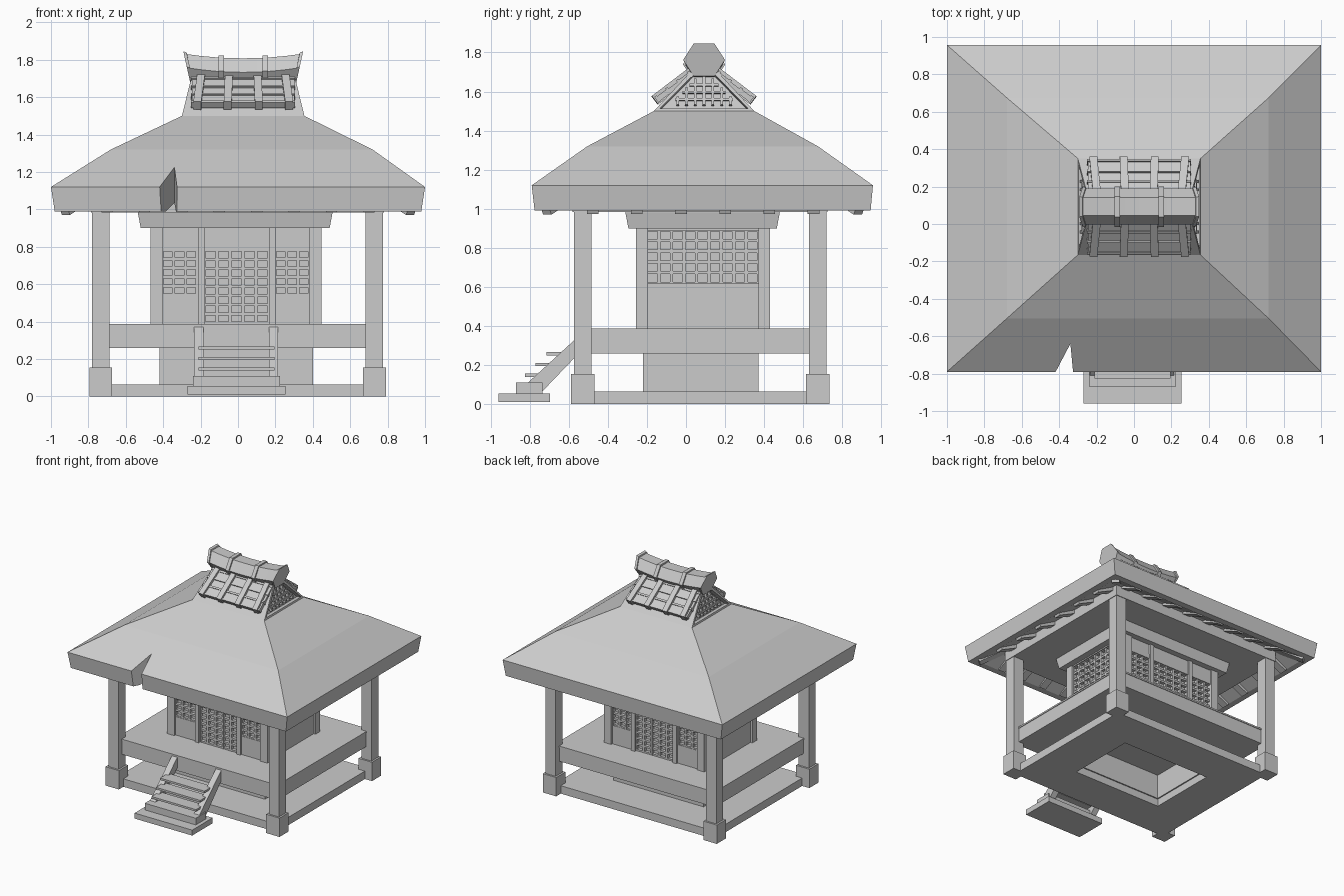
import bpy, bmesh, math
from mathutils import Matrix, Vector

if "Cube" in bpy.data.objects:
    bpy.data.objects.remove(bpy.data.objects["Cube"])

stone = bpy.data.materials.new("plain_grey")
GREY = (0.6, 0.6, 0.6, 1)
stone.use_nodes = True
stone.diffuse_color = GREY
stone.node_tree.nodes["Principled BSDF"].inputs["Base Color"].default_value = GREY

CX, CY = -0.01, 0.0875      # centre of the chamber plan


def finish(name, bm):
    bmesh.ops.recalc_face_normals(bm, faces=bm.faces)
    mesh = bpy.data.meshes.new(name)
    bm.to_mesh(mesh)
    bm.free()
    mesh.materials.append(stone)
    obj = bpy.data.objects.new(name, mesh)
    bpy.context.collection.objects.link(obj)
    return obj


def boxes(name, items, matrix=Matrix()):
    """One object from (x0, x1, y0, y1, z0, z1) boxes."""
    bm = bmesh.new()
    for b in items:
        lo, hi = Vector(b[::2]), Vector(b[1::2])
        m = Matrix.Translation((lo + hi) / 2) @ Matrix.Diagonal((hi - lo).to_4d())
        bmesh.ops.create_cube(bm, size=1, matrix=matrix @ m)
    return finish(name, bm)


def loft(name, rings):
    """Skin a list of equal-length point rings and cap both ends."""
    bm = bmesh.new()
    rows = [[bm.verts.new(p) for p in r] for r in rings]
    n = len(rows[0])
    for a, b in zip(rows, rows[1:]):
        for i in range(n):
            bm.faces.new((a[i], a[(i + 1) % n], b[(i + 1) % n], b[i]))
    bm.faces.new(rows[0])
    bm.faces.new(rows[-1])
    return finish(name, bm)


def rect(x0, x1, y0, y1, z):
    return [(x0, y0, z), (x1, y0, z), (x1, y1, z), (x0, y1, z)]


def frame(x0, x1, y0, y1, z0, z1, hx0, hx1, hy0, hy1):
    """Four boxes round a rectangular opening."""
    return [(x0, x1, y0, hy0, z0, z1), (x0, x1, hy1, y1, z0, z1),
            (x0, hx0, hy0, hy1, z0, z1), (hx1, x1, hy0, hy1, z0, z1)]


def lattice(a0, a1, z0, z1, cols, rows, bar=0.016):
    """Bars as (a0, a1, z0, z1, inset) in the plane of a wall."""
    out = []
    for i in range(cols + 1):
        a = a0 + (a1 - a0 - bar) * i / cols
        out.append((a, a + bar, z0, z1, 0.018))
    for i in range(rows + 1):
        z = z0 + (z1 - z0 - bar) * i / rows
        out.append((a0, a1, z, z + bar, 0.02))
    return out


# Base plate, hollow plinth, deck
boxes("base_plate", frame(-0.73, 0.725, -0.53, 0.675, 0, 0.065, -0.41, 0.39, -0.21, 0.36))
boxes("plinth", frame(-0.42, 0.40, -0.22, 0.37, 0.06, 0.27, -0.4, 0.38, -0.2, 0.35))
boxes("deck", [(-0.73, 0.725, -0.525, 0.67, 0.26, 0.375), (-0.735, 0.73, -0.53, 0.675, 0.375, 0.388)])

# Corner columns on footings
cols, feet = [], []
for x in (-0.734, 0.729):
    for y in (-0.529, 0.675):
        cols.append((x - 0.046, x + 0.046, y - 0.045, y + 0.045, 0.15, 1.0))
        feet.append((x - 0.061, x + 0.061, y - 0.06, y + 0.06, 0, 0.155))
boxes("columns", cols)
boxes("column_footings", feet)

# Chamber: recessed core, corner posts, panels and lattices
HX, HY, DEEP = 0.457, 0.343, 0.045
boxes("chamber_core", [(CX - HX + DEEP, CX + HX - DEEP, CY - HY + DEEP, CY + HY - DEEP, 0.385, 0.92)])
boxes("corner_posts", [(x - 0.033, x + 0.033, y - 0.03, y + 0.03, 0.385, 0.92)
                       for x in (CX - HX + 0.033, CX + HX - 0.033)
                       for y in (CY - HY + 0.03, CY + HY - 0.03)])
front = [(-0.41, 0.39, 0.82, 0.92, 0.014), (-0.41, 0.39, 0.78, 0.82, 0.012),
         (-0.215, -0.18, 0.385, 0.9, 0), (0.165, 0.2, 0.385, 0.9, 0)]
front += [(a, b, 0.385, 0.54, 0.016) for a, b in ((-0.41, -0.21), (0.19, 0.39))]
front += lattice(-0.415, -0.21, 0.535, 0.79, 3, 5) + lattice(0.19, 0.39, 0.535, 0.79, 3, 5)
front += lattice(-0.19, 0.175, 0.385, 0.79, 5, 8)
side = [(-0.2, 0.375, 0.385, 0.585, 0.016), (-0.21, 0.38, 0.585, 0.62, 0.01), (-0.21, 0.38, 0.89, 0.92, 0.01)]
side += lattice(-0.21, 0.38, 0.61, 0.9, 9, 5)


def wall(name, parts, along_x, sign):
    out = []
    for a0, a1, z0, z1, inset in parts:
        c, h = (CY, HY) if along_x else (CX, HX)
        d = sorted((c + sign * (h - inset), c + sign * (h - DEEP - 0.005)))
        out.append((a0, a1, *d, z0, z1) if along_x else (*d, a0, a1, z0, z1))
    boxes(name, out)


for label, s in (("front", -1), ("back", 1)):
    wall(label + "_wall", front, True, s)
for label, s in (("left", 1), ("right", -1)):
    wall(label + "_wall", side, False, s)

# Tapered beam crowning the chamber
loft("chamber_beam", [rect(-0.52, 0.49, -0.295, 0.465, 0.9), rect(-0.535, 0.505, -0.31, 0.48, 0.98),
                      rect(-0.535, 0.505, -0.31, 0.48, 1.0)])

# Main roof with soffits rising inward, flat ceiling and a split in the front eave
roof = loft("main_roof", [
    rect(-0.78, 0.78, -0.575, 0.745, 1.07), rect(-0.93, 0.93, -0.725, 0.895, 0.99),
    rect(-0.98, 0.98, -0.775, 0.945, 0.99), rect(-1, 1, -0.79, 0.957, 1.12),
    rect(-0.68, 0.72, -0.505, 0.675, 1.32), rect(-0.30, 0.355, -0.165, 0.35, 1.5)])
boxes("ceiling", [(-0.785, 0.78, -0.58, 0.725, 0.984, 1.1)])
split = [(-0.424, -0.8), (-0.34, -0.64), (-0.325, -0.8)]
cutter = loft("split_cutter", [[(x, y, z) for x, y in split] for z in (0.9, 1.4)])
cutter.hide_render = True
cutter.hide_viewport = True
cutter.display_type = 'WIRE'
mod = roof.modifiers.new("split", 'BOOLEAN')
mod.operation, mod.object, mod.solver = 'DIFFERENCE', cutter, 'EXACT'


# Rafters sloping down to the eaves, and hip rafters at the corners
def rafters(name, x, y, z, angle, offsets, length, half):
    m = (Matrix.Translation((x, y, z)) @ Matrix.Rotation(angle, 4, 'Z')
         @ Matrix.Rotation(math.radians(25), 4, 'Y'))
    boxes(name, [(-length, 0, o - half, o + half, 0, 0.05) for o in offsets], m)


for label, s in (("left", 1), ("right", -1)):
    rafters(label + "_rafters", s * 0.92, CY, 0.974, math.pi * (s < 0) + 0.0,
            [0.226 * (i - 2.5) for i in range(6)], 0.19, 0.03)
    for end, t, y in (("front", -1, -0.71), ("back", 1, 0.88)):
        rafters(f"{end}_{label}_hip_rafter", s * 0.92, y, 0.97, math.atan2(t, s), [0], 0.26, 0.03)
for label, t, y in (("front", -1, -0.715), ("back", 1, 0.885)):
    rafters(label + "_rafters", 0, y, 0.984, t * math.pi / 2,
            [0.2 * (i - 3.5) for i in range(8)], 0.19, 0.03)

# Stair: two landing blocks, sloped rails, treads
boxes("stair_blocks", [(-0.27, 0.255, -0.96, -0.695, 0.01, 0.055), (-0.24, 0.225, -0.87, -0.735, 0.055, 0.11)])
profile = [(-0.82, 0.1), (-0.74, 0.06), (-0.52, 0.29), (-0.52, 0.375)]
for label, x in (("left", 0.165), ("right", -0.235)):
    loft(label + "_stair_rail", [[(x + d, y, z) for y, z in profile] for d in (0, 0.05)])
boxes("stair_treads", [(-0.21, 0.195, -0.825 + 0.055 * i, -0.72 + 0.055 * i, z, z + 0.016)
                       for i, z in enumerate((0.14, 0.195, 0.25))])

# Gable body with recessed triangular ends
MX = 0.028                   # centre of the gable along x
bm = bmesh.new()
base = [bm.verts.new(p) for p in rect(-0.30, 0.355, -0.165, 0.35, 1.5)]
r0, r1 = bm.verts.new((MX - 0.26, 0.0925, 1.775)), bm.verts.new((MX + 0.26, 0.0925, 1.775))
a, b, c, d = base
ends = [bm.faces.new((a, r0, d)), bm.faces.new((b, c, r1))]
for f in ((a, b, r1, r0), (c, d, r0, r1), (d, c, b, a)):
    bm.faces.new(f)
bmesh.ops.recalc_face_normals(bm, faces=bm.faces)
bmesh.ops.inset_individual(bm, faces=ends, thickness=0.034, depth=0)
bmesh.ops.inset_individual(bm, faces=ends, thickness=0.001, depth=-0.04)
finish("gable_body", bm)

# Lattice in the gable ends, leaning with the face
for label, s in (("left", 1), ("right", -1)):
    lean = Matrix.Translation((MX + s * 0.305, 0.0925, 1.53)) @ Matrix.Rotation(-s * 0.24, 4, 'Y')
    bars = []
    for i in range(-3, 4):
        y = i * 0.045
        bars.append((-0.012, 0.012, y - 0.007, y + 0.007, 0, 0.185 - abs(y) * 1.05))
    for z in (0.03, 0.068, 0.106):
        w = 0.175 - z * 0.95
        bars.append((-0.009, 0.009, -w, w, z - 0.006, z + 0.006))
    boxes(label + "_gable_lattice", bars, lean)

# Stepped tile courses and leaning battens on both slopes
SLOPE = math.atan(0.76)
for label, turn in (("front", 0), ("back", math.pi)):
    m = (Matrix.Translation((MX, 0.0925, 0)) @ Matrix.Rotation(turn, 4, 'Z')
         @ Matrix.Translation((0, -0.237, 1.548)) @ Matrix.Rotation(SLOPE, 4, 'X'))
    boxes(label + "_tiles", [(-0.275, 0.275, 0.07 * i, 0.075 + 0.07 * i, -0.004, 0.024 - 0.004 * (i % 2))
                             for i in range(4)], m)
    boxes(label + "_tile_lips", [(-0.278, 0.278, 0.07 * i, 0.015 + 0.07 * i, -0.006, 0.03) for i in range(4)], m)
    for i, x in enumerate((-0.245, -0.083, 0.083, 0.245)):
        turned = m @ Matrix.Translation((x, 0, 0)) @ Matrix.Rotation(x / 3, 4, 'Z')
        boxes(f"{label}_batten_{i}", [(-0.021, 0.021, -0.008, 0.27, -0.012, 0.042)], turned)


# Six-sided ridge, upswept and flared at its ends
def hexagon(x, z, r, lean=0):
    pts = []
    for k in range(6):
        t = math.radians(60 * k)
        h = math.sin(t) * r * 0.9
        pts.append((x + lean * h, 0.0925 + math.cos(t) * r, z + h))
    return pts


ridge = []
for i in range(-4, 5):
    u = i / 4
    ridge.append(hexagon(MX + 0.285 * u, 1.733 + 0.022 * u * u, 0.096, 0.2 * u))
end0 = [hexagon(MX - x, z, r, -0.22) for x, z, r in ((0.302, 1.762, 0.107), (0.285, 1.757, 0.105))]
end1 = [hexagon(MX + x, z, r, 0.22) for x, z, r in ((0.285, 1.757, 0.105), (0.302, 1.762, 0.107))]
loft("ridge", end0 + ridge + end1)
for label, x in (("left", 0.145), ("right", -0.09)):
    loft(label + "_ridge_band", [hexagon(x + d, 1.739, 0.108) for d in (-0.015, 0.015)])
